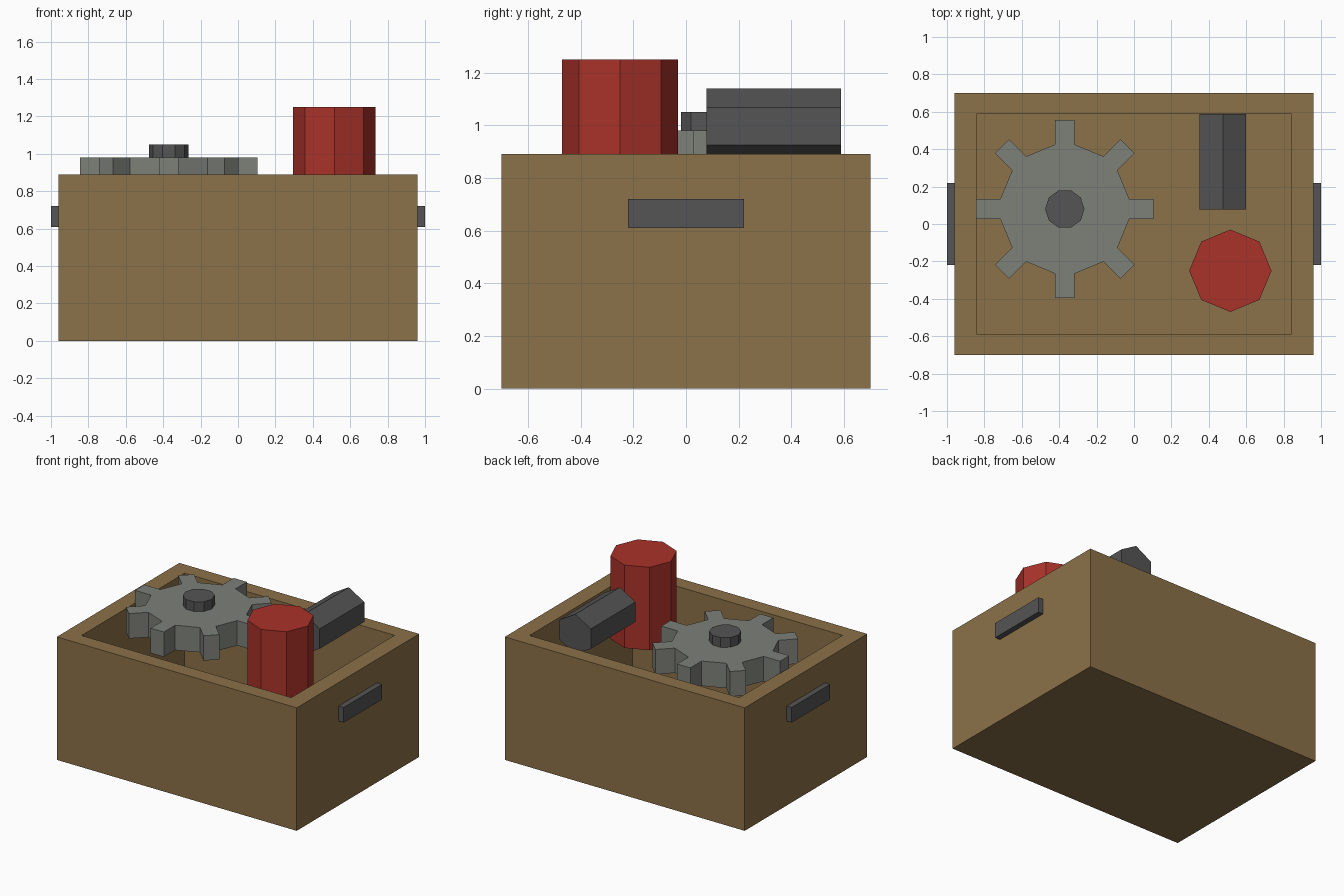
import bpy, math
from mathutils import Matrix

if "Cube" in bpy.data.objects:
    bpy.data.objects.remove(bpy.data.objects["Cube"])


def material(name, rgb):
    m = bpy.data.materials.new(name)
    m.diffuse_color = (*rgb, 1)
    m.use_nodes = True
    m.node_tree.nodes["Principled BSDF"].inputs["Base Color"].default_value = m.diffuse_color
    return m


WOOD = material("wood", (0.26, 0.165, 0.066))
RED = material("red_paint", (0.40, 0.032, 0.023))
STEEL = material("steel", (0.205, 0.215, 0.19))
DARK = material("dark_steel", (0.09, 0.09, 0.09))


def add(name, verts, faces, mat):
    me = bpy.data.meshes.new(name)
    me.from_pydata(verts, [], faces)
    me.materials.append(mat)
    ob = bpy.data.objects.new(name, me)
    bpy.context.collection.objects.link(ob)
    return ob


def prism(name, profile, z0, z1, mat, matrix=Matrix()):
    """Extrude a counter-clockwise xy profile from z0 to z1, then transform it."""
    n = len(profile)
    verts = [(x, y, z) for z in (z0, z1) for x, y in profile]
    faces = [tuple(reversed(range(n))), tuple(range(n, 2 * n))]
    faces += [(i, (i + 1) % n, (i + 1) % n + n, i + n) for i in range(n)]
    ob = add(name, verts, faces, mat)
    ob.data.transform(matrix)
    return ob


def box(name, x0, x1, y0, y1, z0, z1, mat):
    return prism(name, [(x0, y0), (x1, y0), (x1, y1), (x0, y1)], z0, z1, mat)


def ngon(n, r, cx=0, cy=0, start=0):
    return [(cx + r * math.cos(start + math.tau * i / n),
             cy + r * math.sin(start + math.tau * i / n)) for i in range(n)]


# Open crate: floor, long walls, end walls between them
W, D, H, TX, TY = 0.96, 0.70, 0.89, 0.12, 0.11
box("crate_floor", -W + TX, W - TX, -D + TY, D - TY, 0, 0.11, WOOD)
box("crate_front", -W, W, -D, -D + TY, 0, H, WOOD)
box("crate_back", -W, W, D - TY, D, 0, H, WOOD)
for side, s in (("left", -1), ("right", 1)):
    xs = sorted((s * W, s * (W - TX)))
    box("crate_" + side, *xs, -D + TY, D - TY, 0, H, WOOD)
    # Handle bar on each end
    xs = sorted((s * (W - 0.02), s * 1.0))
    box("handle_" + side, *xs, -0.22, 0.22, 0.61, 0.72, DARK)

# Eight-tooth gear lying flat
GX, GY, half = -0.37, 0.08, 0.053
tooth = [(0.345, -half), (0.475, -half), (0.475, half), (0.345, half)]
outline = []
for i in range(8):
    c, s = math.cos(i * math.pi / 4), math.sin(i * math.pi / 4)
    outline += [(GX + x * c - y * s, GY + x * s + y * c) for x, y in tooth]
prism("gear", outline, 0.80, 0.98, STEEL)
prism("gear_hub", ngon(10, 0.105, GX, GY), 0.73, 1.05, DARK)

# Octagonal red canister
prism("canister", ngon(8, 0.22, 0.515, -0.25), 0.65, 1.25, RED)

# Hexagonal bar lying along y, one corner up
lay = Matrix.Translation((0.475, 0.333, 0.996)) @ Matrix.Rotation(math.pi / 2, 4, 'X')
prism("hex_bar", ngon(6, 0.144, start=math.pi / 2), -0.255, 0.255, DARK, lay)
